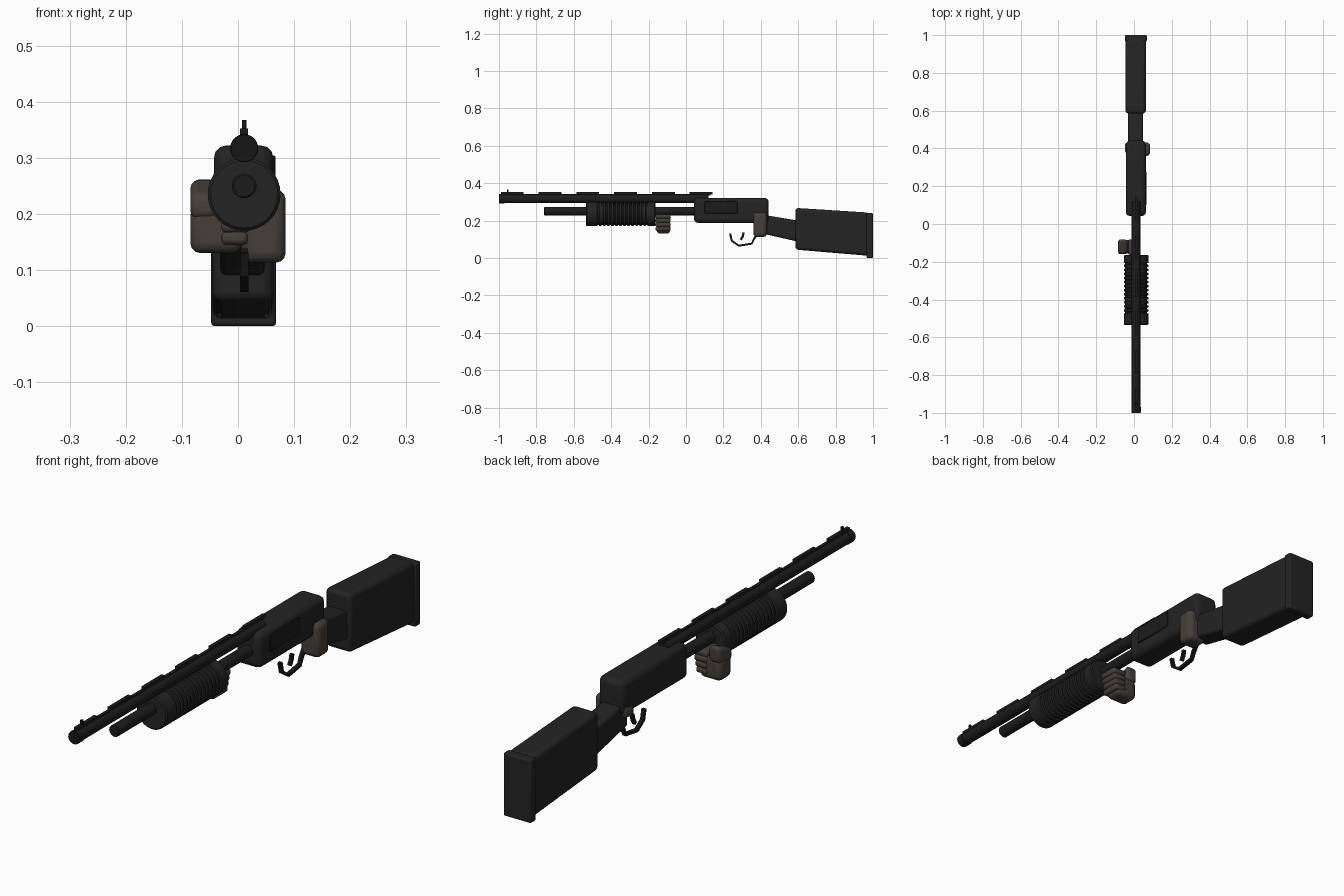
import bpy, bmesh, math
from mathutils import Vector

if "Cube" in bpy.data.objects:
    bpy.data.objects.remove(bpy.data.objects["Cube"])

CX = 0.011  # centre line of the long parts


def material(name, rgb):
    m = bpy.data.materials.new(name)
    m.diffuse_color = (*rgb, 1)
    m.use_nodes = True
    m.node_tree.nodes["Principled BSDF"].inputs["Base Color"].default_value = m.diffuse_color
    return m


BODY = material("charcoal", (0.017, 0.017, 0.017))
STEEL = material("dark_steel", (0.012, 0.012, 0.012))
BLACK = material("black", (0.008, 0.008, 0.008))
GLOVE = material("brown_glove", (0.060, 0.049, 0.040))


def finish(name, bm, mat, bevel=0, segments=3):
    bmesh.ops.recalc_face_normals(bm, faces=bm.faces)
    me = bpy.data.meshes.new(name)
    bm.to_mesh(me)
    bm.free()
    me.materials.append(mat)
    ob = bpy.data.objects.new(name, me)
    bpy.context.collection.objects.link(ob)
    if bevel:
        mod = ob.modifiers.new("bevel", "BEVEL")
        mod.width, mod.segments = bevel, segments
    bpy.context.view_layer.objects.active = ob
    ob.select_set(True)
    bpy.ops.object.shade_smooth_by_angle(angle=math.radians(40))
    ob.select_set(False)
    return ob


def wedge(name, x0, x1, front, back, mat, bevel=0, segments=3):
    """Block between two upright end rectangles, each given as (y, z low, z high)."""
    bm = bmesh.new()
    rings = [[bm.verts.new((x, y, z)) for x, z in ((x0, lo), (x1, lo), (x1, hi), (x0, hi))]
             for y, lo, hi in (front, back)]
    a, b = rings
    bm.faces.new(a)
    bm.faces.new(b[::-1])
    for i in range(4):
        j = (i + 1) % 4
        bm.faces.new((a[i], b[i], b[j], a[j]))
    return finish(name, bm, mat, bevel, segments)


def box(name, x0, x1, y0, y1, z0, z1, mat, bevel=0, segments=3):
    return wedge(name, x0, x1, (y0, z0, z1), (y1, z0, z1), mat, bevel, segments)


def lathe(name, profile, zc, mat, sides=28):
    """Turn (y, radius) points around a line along y."""
    bm = bmesh.new()
    rings = []
    for y, r in profile:
        rings.append([bm.verts.new((CX + r * math.cos(t), y, zc + r * math.sin(t)))
                      for t in (2 * math.pi * i / sides for i in range(sides))])
    for a, b in zip(rings, rings[1:]):
        for i in range(sides):
            j = (i + 1) % sides
            bm.faces.new((a[i], a[j], b[j], b[i]))
    bm.faces.new(rings[0])
    bm.faces.new(rings[-1])
    return finish(name, bm, mat)


def strip(name, path, width, thick, mat):
    """Flat band following (y, z) points."""
    bm = bmesh.new()
    rings = []
    for i, p in enumerate(path):
        a, b = Vector(path[max(i - 1, 0)]), Vector(path[min(i + 1, len(path) - 1)])
        d = (b - a).normalized()
        n = Vector((-d.y, d.x)) * thick / 2
        rings.append([bm.verts.new((CX + sx * width / 2, p[0] + sn * n.x, p[1] + sn * n.y))
                      for sx, sn in ((-1, -1), (1, -1), (1, 1), (-1, 1))])
    for a, b in zip(rings, rings[1:]):
        for i in range(4):
            j = (i + 1) % 4
            bm.faces.new((a[i], a[j], b[j], b[i]))
    bm.faces.new(rings[0])
    bm.faces.new(rings[-1])
    return finish(name, bm, mat)


# Barrel with hollow muzzle, and the tube below it
lathe("barrel", [(-0.93, 0.016), (-0.99, 0.018), (-0.995, 0.022), (-0.995, 0.025),
                 (-0.97, 0.025), (-0.97, 0.023), (0.12, 0.023)], 0.317, STEEL)
lathe("muzzle_rim", [(-1.0, 0.019), (-1.0, 0.024), (-0.992, 0.025), (-0.985, 0.025),
                     (-0.985, 0.019)], 0.317, BLACK)
lathe("lower_tube", [(-0.76, 0.019), (-0.757, 0.022), (0.06, 0.022)], 0.250, STEEL)

# Sighting rib with raised segments
box("rib", CX - 0.006, CX + 0.006, -0.995, 0.13, 0.335, 0.343, STEEL)
for k in range(6):
    y = -0.99 + k * 0.202
    box("rib_segment", CX - 0.007, CX + 0.007, y, y + 0.122, 0.341, 0.352, STEEL)
box("front_sight", CX - 0.004, CX + 0.004, -0.957, -0.948, 0.350, 0.367, BLACK)

# Ribbed sliding handle
profile = [(-0.535, 0.060), (-0.53, 0.065), (-0.475, 0.065)]
for k in range(13):
    y = -0.472 + k * 0.0215
    profile += [(y, 0.059), (y + 0.007, 0.059), (y + 0.009, 0.065), (y + 0.019, 0.065)]
profile += [(-0.168, 0.065), (-0.163, 0.060)]
lathe("slide_handle", profile, 0.235, BODY, 32)

# Receiver and its side port
box("receiver", -0.043, 0.063, 0.042, 0.442, 0.188, 0.322, BODY, 0.022)
box("side_port", 0.060, 0.067, 0.10, 0.275, 0.238, 0.304, STEEL, 0.002, 1)

# Wrist, stock and butt plate
wedge("wrist", -0.032, 0.048, (0.39, 0.135, 0.235), (0.62, 0.083, 0.197), BODY, 0.012)
wedge("stock", -0.045, 0.063, (0.585, 0.045, 0.268), (0.978, 0.012, 0.243), BODY, 0.016)
box("butt_plate", -0.048, 0.068, 0.966, 1.0, 0.0, 0.240, BODY, 0.006, 2)

# Trigger and guard
strip("trigger_guard", [(0.236, 0.131), (0.245, 0.092), (0.282, 0.066), (0.352, 0.077),
                        (0.365, 0.105), (0.382, 0.13)], 0.015, 0.011, BLACK)
strip("trigger", [(0.308, 0.137), (0.303, 0.115), (0.293, 0.097)], 0.013, 0.012, BLACK)

# Forward glove: palm, thumb and stacked fingers
box("front_glove_palm", -0.085, 0.006, -0.157, -0.085, 0.130, 0.215, GLOVE, 0.018)
wedge("front_glove_thumb", -0.085, -0.035, (-0.160, 0.19, 0.235), (-0.082, 0.20, 0.265), GLOVE, 0.014)
for k in range(4):
    z = 0.145 + k * 0.022
    box("front_glove_finger", -0.03, 0.018 + 0.004 * k, -0.163, -0.082, z, z + 0.023, GLOVE, 0.008, 2)

# Rear glove: palm and thumb on the wrist
box("rear_glove_palm", 0.006, 0.085, 0.360, 0.432, 0.113, 0.243, GLOVE, 0.018)
wedge("rear_glove_thumb", -0.048, 0.02, (0.375, 0.17, 0.215), (0.43, 0.18, 0.225), GLOVE, 0.014)
